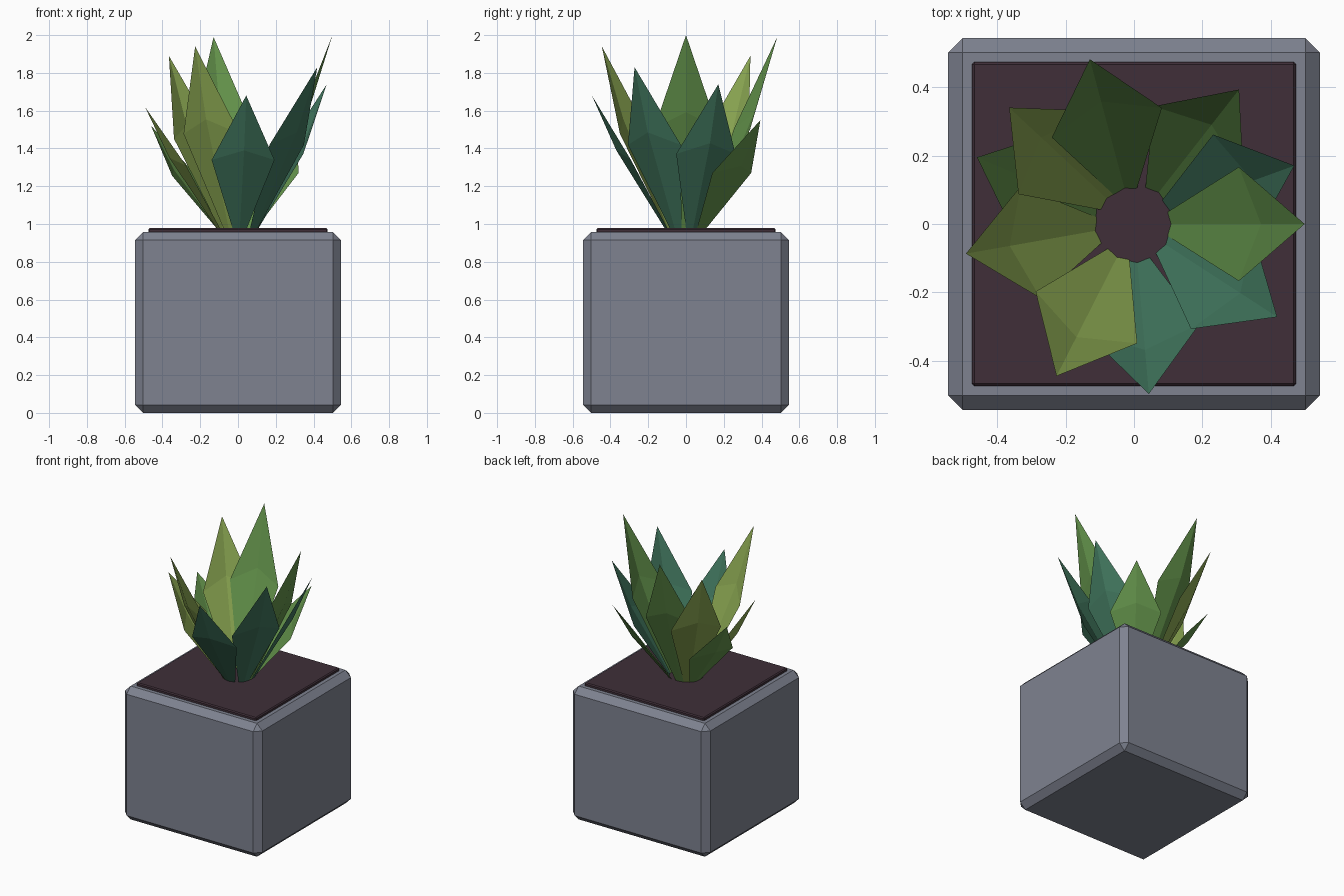
import bpy
import bmesh
from math import radians
from mathutils import Matrix, Vector

old = bpy.data.objects.get("Cube")
if old:
    bpy.data.objects.remove(old, do_unlink=True)


def material(name, rgb):
    mat = bpy.data.materials.new(name)
    mat.use_nodes = True
    color = (*rgb, 1)
    mat.diffuse_color = color
    mat.node_tree.nodes["Principled BSDF"].inputs["Base Color"].default_value = color
    return mat


stone = material("grey stone", (0.21, 0.225, 0.28))
earth = material("dark soil", (0.05, 0.028, 0.04))
green = material("mid green", (0.125, 0.29, 0.07))
lime = material("lime green", (0.26, 0.39, 0.085))
teal = material("teal green", (0.052, 0.18, 0.11))


def add_object(name, bm, mat):
    mesh = bpy.data.meshes.new(name)
    bm.to_mesh(mesh)
    bm.free()
    mesh.materials.append(mat)
    obj = bpy.data.objects.new(name, mesh)
    bpy.context.collection.objects.link(obj)
    return obj


def box(name, width, bottom, top, bevel, mat):
    bm = bmesh.new()
    bmesh.ops.create_cube(bm, size=1)
    bmesh.ops.scale(bm, vec=(width, width, top - bottom), verts=bm.verts)
    bmesh.ops.translate(bm, vec=(0, 0, (top + bottom) / 2), verts=bm.verts)
    bmesh.ops.bevel(bm, geom=bm.edges[:], offset=bevel, segments=1, affect='EDGES')
    return add_object(name, bm, mat)


def leaf(name, angle, tip_height, mat):
    """Creased blade leaning outward, with its keel bulging away from the centre."""
    base = Vector((0.09, 0, 0.955))
    tip = Vector((0.5, 0, tip_height))
    side = Vector((0, 1, 0))
    rise = tip - base
    outward = Vector((rise.z, 0, -rise.x)).normalized()
    shoulder = base + rise * 0.53
    keel = base + rise * 0.62 + outward * 0.03
    bm = bmesh.new()
    top = bm.verts.new(tip)
    mid = bm.verts.new(keel)
    root = bm.verts.new(base + outward * 0.008)
    left, right = (bm.verts.new(shoulder + side * s) for s in (0.167, -0.167))
    foot_l, foot_r = (bm.verts.new(base + side * s) for s in (0.03, -0.03))
    for loop in ((top, left, mid), (top, mid, right),
                 (mid, left, foot_l, root), (mid, root, foot_r, right)):
        bm.faces.new(loop)
    bmesh.ops.recalc_face_normals(bm, faces=bm.faces)
    bmesh.ops.rotate(bm, verts=bm.verts, matrix=Matrix.Rotation(radians(angle), 3, 'Z'))
    return add_object(name, bm, mat)


# Square planter and its soil
box("planter", 1.09, 0, 0.957, 0.043, stone)
box("soil", 0.95, 0.9, 0.978, 0.007, earth)

# Ring of leaves: direction, tip height, colour
leaves = [(0, 2.0, green), (20, 1.74, teal), (52, 1.55, green), (105, 1.99, green),
          (137, 1.89, lime), (157, 1.52, green), (190, 1.62, lime),
          (243, 1.94, lime), (275, 1.68, teal), (327, 1.83, teal)]
for number, (angle, height, mat) in enumerate(leaves, 1):
    leaf(f"leaf_{number}", angle, height, mat)
